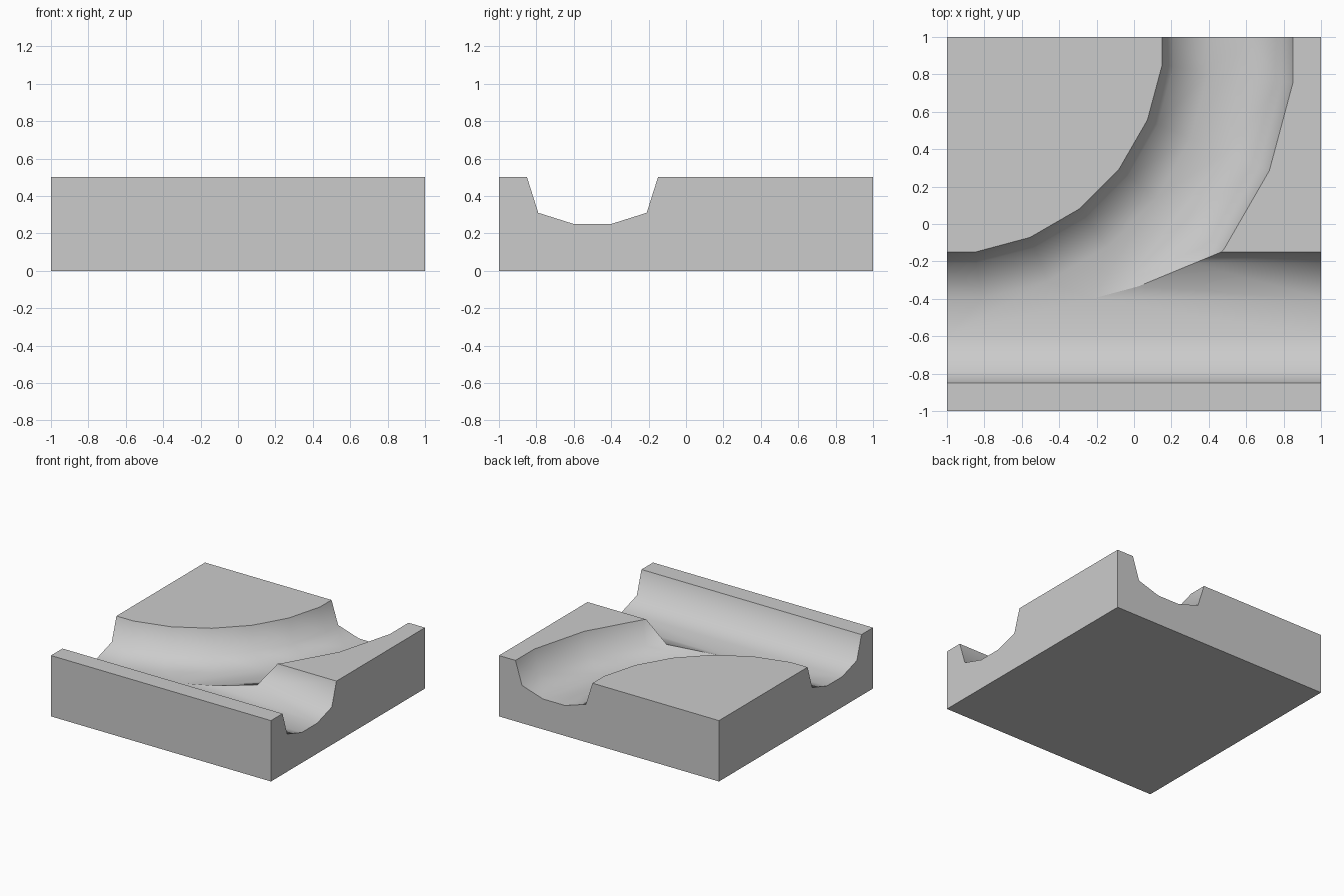
import bpy, bmesh
from math import radians, cos, sin

if "Cube" in bpy.data.objects:
    bpy.data.objects.remove(bpy.data.objects["Cube"])

# Groove cross-section: (sideways offset, height), open end runs above the block
PROFILE = [(-.35, .7), (-.35, .5), (-.29, .31), (-.10, .25),
           (.10, .25), (.29, .31), (.35, .5), (.35, .7)]


def groove_cutter(name, sections):
    """Loft closed rings of points into a solid cutter."""
    bm = bmesh.new()
    rings = [[bm.verts.new([round(c, 4) for c in p]) for p in s] for s in sections]
    n = len(PROFILE)
    for a, b in zip(rings, rings[1:]):
        for i in range(n):
            j = (i + 1) % n
            bm.faces.new((a[i], a[j], b[j], b[i]))
    bm.faces.new(rings[0])
    bm.faces.new(rings[-1])
    bmesh.ops.recalc_face_normals(bm, faces=bm.faces[:])
    me = bpy.data.meshes.new(name)
    bm.to_mesh(me)
    bm.free()
    ob = bpy.data.objects.new(name, me)
    bpy.context.collection.objects.link(ob)
    ob.hide_render = True
    return ob


# Block
bpy.ops.mesh.primitive_cube_add(size=1, location=(0, 0, .25))
block = bpy.context.object
block.name = "grooved_track_block"
block.scale = (2, 2, .5)
bpy.ops.object.transform_apply(location=True, scale=True)

# Straight groove
straight = groove_cutter("straight_cutter",
                         [[(x, -.5 + o, z) for o, z in PROFILE] for x in (-1.2, 1.2)])

# Quarter-turn groove: sides of a 24-gon around the back left corner
sections = [[(-1.2, -.5 - o, z) for o, z in PROFILE]]
for k in range(6):
    t = radians(7.5 + 15 * k)
    sections.append([(-1 + (1.5 + o) / cos(radians(7.5)) * sin(t),
                      1 - (1.5 + o) / cos(radians(7.5)) * cos(t), z) for o, z in PROFILE])
sections.append([(.5 + o, 1.2, z) for o, z in PROFILE])
curved = groove_cutter("curved_cutter", sections)

# Cut both grooves
bpy.context.view_layer.objects.active = block
for cutter in (straight, curved):
    mod = block.modifiers.new("groove", 'BOOLEAN')
    mod.operation = 'DIFFERENCE'
    mod.solver = 'EXACT'
    mod.object = cutter
    bpy.ops.object.modifier_apply(modifier=mod.name)
    bpy.data.objects.remove(cutter)

# Smooth grooves, sharp rims and sharp ridge where the grooves meet
bm = bmesh.new()
bm.from_mesh(block.data)
bmesh.ops.remove_doubles(bm, verts=bm.verts[:], dist=.0005)
bmesh.ops.dissolve_limit(bm, angle_limit=radians(.5), verts=bm.verts[:], edges=bm.edges[:])
for f in bm.faces:
    f.smooth = True
for e in bm.edges:
    if len(e.link_faces) == 2:
        angle = e.calc_face_angle_signed(0)
        e.smooth = not (abs(angle) > radians(60) or angle > radians(20))
bm.to_mesh(block.data)
bm.free()
